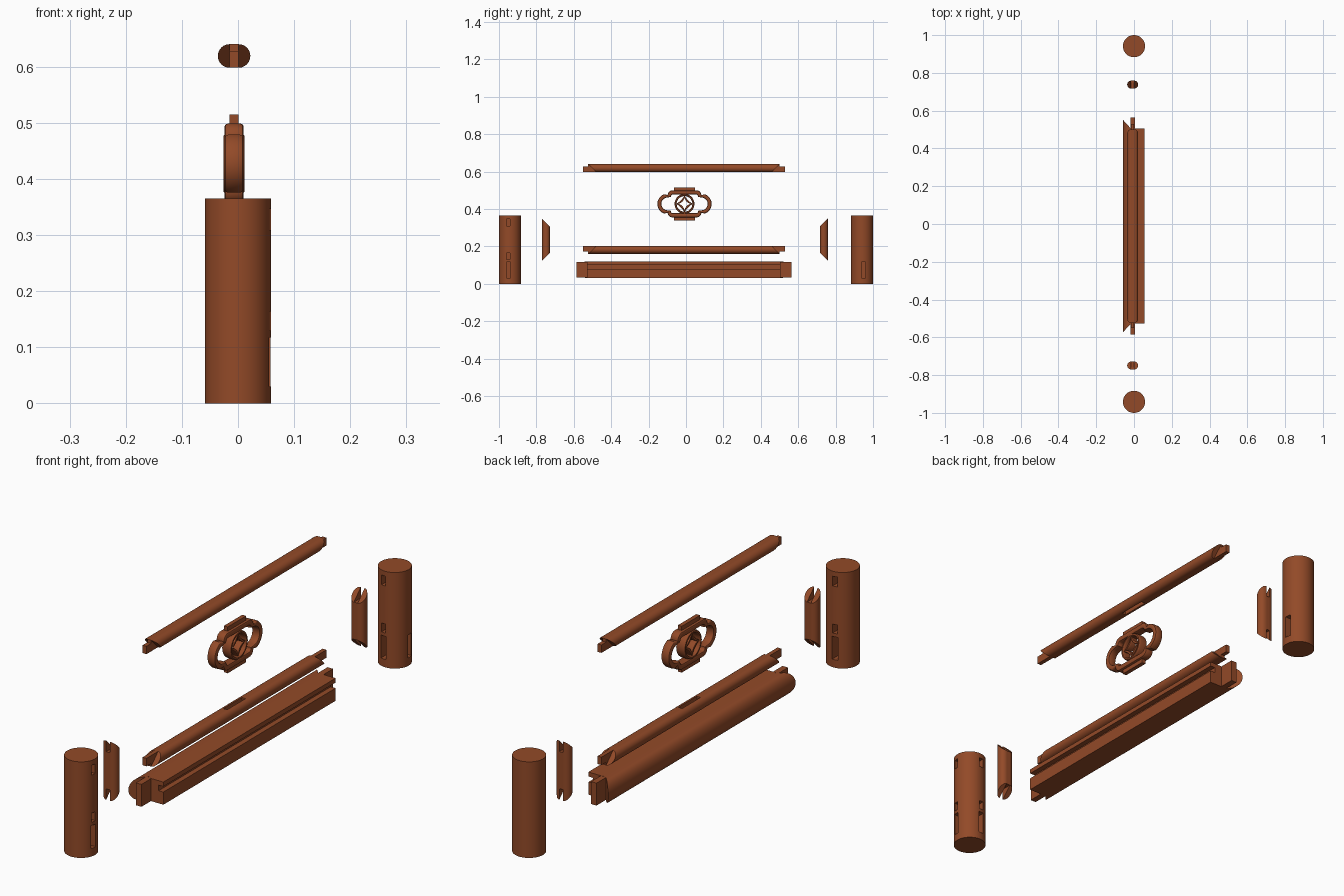
import bpy, bmesh, math
from mathutils import Matrix, Vector

if "Cube" in bpy.data.objects:
    bpy.data.objects.remove(bpy.data.objects["Cube"])

wood = bpy.data.materials.new("reddish brown wood")
wood.diffuse_color = (0.29, 0.068, 0.021, 1)
wood.use_nodes = True
wood.node_tree.nodes["Principled BSDF"].inputs["Base Color"].default_value = wood.diffuse_color
XC = -0.007          # joinery centre line in x
YC = -0.011          # centre of the long members in y
R, CORE = 0.021, 0.008   # rail edge radius, half thickness of the tenon core


def finish(name, bm):
    bmesh.ops.recalc_face_normals(bm, faces=bm.faces)
    me = bpy.data.meshes.new(name)
    bm.to_mesh(me)
    bm.free()
    me.materials.append(wood)
    ob = bpy.data.objects.new(name, me)
    bpy.context.collection.objects.link(ob)
    return ob


def box(bm, x, y, z):
    lo, hi = Vector((x[0], y[0], z[0])), Vector((x[1], y[1], z[1]))
    m = Matrix.Translation((lo + hi) / 2) @ Matrix.Diagonal((*(hi - lo), 1))
    bmesh.ops.create_cube(bm, size=1, matrix=m)


def sweep(bm, pts, lo, hi, place):
    """Extrude a section; lo/hi give the end position for each section point."""
    a = [bm.verts.new(place(u, v, lo(u, v))) for u, v in pts]
    b = [bm.verts.new(place(u, v, hi(u, v))) for u, v in pts]
    n = len(pts)
    bm.faces.new(a)
    bm.faces.new(b)
    for i in range(n):
        j = (i + 1) % n
        bm.faces.new((a[i], a[j], b[j], b[i]))


def half_round(s):
    """Half-circle section on one side of the core."""
    return [(XC + s * (CORE + R * math.cos(t)), R * math.sin(t))
            for t in (math.pi * (k / 12 - 0.5) for k in range(13))]


def arc(cx, cz, r, a0, a1, n):
    return [(cx + r * math.cos(math.radians(a0 + (a1 - a0) * k / n)),
             cz + r * math.sin(math.radians(a0 + (a1 - a0) * k / n))) for k in range(n + 1)]


def mirror4(q):
    half = q + [(a, -b) for a, b in reversed(q[:-1])]
    return half + [(-a, b) for a, b in reversed(half[1:-1])]


def frame(bm, outer, inner, h, cy, cz, round_=0.25):
    """Closed band between two outlines with a softened cross-section."""
    sec = [(-h * .6, 0), (-h * .9, round_ * .4), (-h, round_), (-h, 1 - round_),
           (-h * .9, 1 - round_ * .4), (-h * .6, 1)]
    sec += [(-x, t) for x, t in reversed(sec)]
    loops = [[bm.verts.new((XC + x, cy + o[0] + (i[0] - o[0]) * t, cz + o[1] + (i[1] - o[1]) * t))
              for o, i in zip(outer, inner)] for x, t in sec]
    n = len(outer)
    for k in range(len(loops)):
        a, b = loops[k], loops[(k + 1) % len(loops)]
        for i in range(n):
            j = (i + 1) % n
            bm.faces.new((a[i], a[j], b[j], b[i]))


# round corner posts with mortises
SLOTS = [(0.309, 0.346, 0.009, 0.028), (0.13, 0.164, 0.009, 0.028), (0.03, 0.117, 0.0115, 0.02)]
for name, s in (("left_post", -1), ("right_post", 1)):
    cy = s * 0.9415
    bm = bmesh.new()
    bmesh.ops.create_cone(bm, cap_ends=True, segments=64, radius1=0.0585, radius2=0.0585,
                          depth=0.365, matrix=Matrix.Translation((0, cy, 0.1825)))
    post = finish(name, bm)
    bm = bmesh.new()
    for z0, z1, w, d in SLOTS:
        # inner face
        box(bm, (XC - w, XC + w), sorted((cy - s * d, cy - s * 0.08)), (z0, z1))
        # side face (the right post has only the lowest mortise here)
        if s < 0 or z0 < 0.1:
            yc = cy + s * 0.008
            box(bm, (d, 0.08), (yc - w, yc + w), (z0, z1))
    cutter = finish(name + "_cutter", bm)
    cutter.hide_render = True
    mod = post.modifiers.new("mortises", 'BOOLEAN')
    mod.operation, mod.solver, mod.object = 'DIFFERENCE', 'EXACT', cutter
    bpy.context.view_layer.objects.active = post
    bpy.ops.object.modifier_apply(modifier=mod.name)
    bpy.data.objects.remove(cutter)

# upper and lower rails: mitred rounded edges, tenon core, mortise facing the medallion
for name, cz, s in (("upper_rail", 0.619, 1), ("lower_rail", 0.181, -1)):
    bm = bmesh.new()
    L = 0.512
    for side in (-1, 1):
        sweep(bm, half_round(side),
              lambda u, v: YC - L + (R - s * v), lambda u, v: YC + L - (R - s * v),
              lambda u, v, w: (u, w, cz + v))
    cx = (XC - CORE, XC + CORE)
    full = (cz - R, cz + R)
    for e in (-1, 1):
        box(bm, cx, sorted((YC + e * 0.055, YC + e * L)), full)
        box(bm, cx, sorted((YC + e * L, YC + e * 0.54)), sorted((cz - s * R, cz + s * 0.009)))
    box(bm, cx, (YC - 0.055, YC + 0.055), sorted((cz + s * R, cz - s * 0.005)))
    finish(name, bm)

# short uprights with forked mitred ends
for name, cy, s in (("left_upright", -0.749, -1), ("right_upright", 0.738, 1)):
    bm = bmesh.new()
    for side in (-1, 1):
        sweep(bm, half_round(side),
              lambda u, v: 0.166 - (R + s * v), lambda u, v: 0.307 + (R + s * v),
              lambda u, v, w: (u, cy + v, w))
    box(bm, (XC - CORE, XC + CORE), (cy - R, cy + R), (0.166, 0.307))
    finish(name, bm)

# openwork medallion: lobed frame, ring and four-pointed star
bm = bmesh.new()
MZ, MY = 0.427, YC + 0.003
outer = [(0, .072), (.04, .072)] + arc(.065, .047, .025, 90, 0, 6) + arc(.09, 0, .055, 70, 0, 12)
inner = [(0, .050), (.03, .050)] + arc(.062, .039, .011, 90, -10, 6) + arc(.09, 0, .034, 78, 0, 12)
frame(bm, mirror4(outer), mirror4(inner), 0.017, MY, MZ)
circ = lambda r: arc(0, 0, r, 90, 0, 12)
frame(bm, mirror4(circ(.053)), mirror4(circ(.042)), 0.0185, MY, MZ)
star = lambda r: [(r - b, r - a) for a, b in arc(0, 0, r, 90, 0, 12)][::-1]
if star(1)[0][0] > 0.5:
    star_pts = lambda r: star(r)[::-1]
else:
    star_pts = star
band = [(a * .7 + c * .3, b * .7 + d * .3) for (a, b), (c, d) in zip(star_pts(.046), circ(.046))]
frame(bm, mirror4(band), mirror4(star_pts(.04)), 0.013, MY, MZ, 0.15)
for e in (-1, 1):
    box(bm, (XC - CORE, XC + CORE), (MY - .055, MY + .055), sorted((MZ + e * .06, MZ + e * .088)))
finish("medallion", bm)

# large bottom beam: rounded mitred outer edge, grooved inner body, end tenons
bm = bmesh.new()
lip = [(XC, .118)] + [(-.028 - .031 * math.sin(t), .075 + .043 * math.cos(t))
                      for t in (math.pi * k / 20 for k in range(21))] + [(XC, .032)]
reach = lambda u: 0.563 - (u + 0.059) * 1.1
along_y = lambda u, v, w: (u, w, v)
sweep(bm, lip, lambda u, v: YC - reach(u), lambda u, v: YC + reach(u), along_y)
body = [(XC, .032), (.056, .032), (.056, .08), (.036, .08), (.036, .101), (.056, .101),
        (.056, .118), (XC, .118)]
sweep(bm, body, lambda u, v: YC - 0.517, lambda u, v: YC + 0.517, along_y)
for e in (-1, 1):
    box(bm, (XC - .0115, XC + .0115), sorted((YC + e * 0.49, YC + e * 0.575)), (.0325, .1175))
finish("bottom_beam", bm)

# smooth rounded surfaces, keep edges crisp
bpy.ops.object.select_all(action='DESELECT')
for ob in bpy.context.scene.objects:
    ob.select_set(True)
    bpy.context.view_layer.objects.active = ob
bpy.ops.object.shade_smooth_by_angle(angle=math.radians(35))
